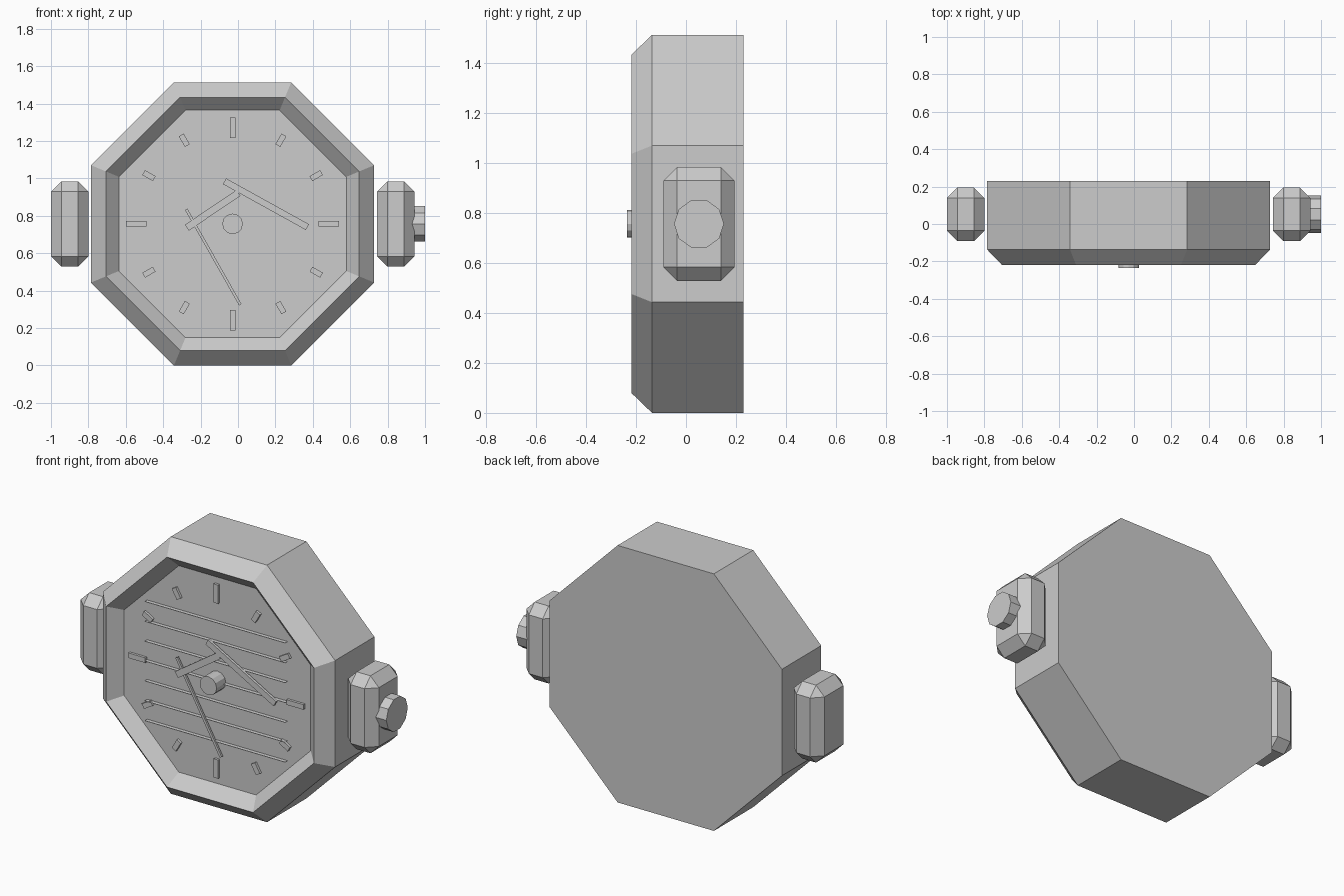
import bpy, bmesh, math
from mathutils import Matrix, Vector

cube = bpy.data.objects.get("Cube")
if cube:
    bpy.data.objects.remove(cube, do_unlink=True)

CX, CZ = -0.029, 0.757      # centre of the dial
FACE_Y = -0.15              # dial plane

GREY = (0.604, 0.604, 0.604, 1)
grey = bpy.data.materials.new("grey")
grey.use_nodes = True
grey.diffuse_color = GREY
grey.node_tree.nodes["Principled BSDF"].inputs["Base Color"].default_value = GREY


def finish(name, bm, recalc=True):
    if recalc:
        bmesh.ops.recalc_face_normals(bm, faces=bm.faces)
    mesh = bpy.data.meshes.new(name)
    bm.to_mesh(mesh)
    bm.free()
    mesh.materials.append(grey)
    obj = bpy.data.objects.new(name, mesh)
    bpy.context.collection.objects.link(obj)
    return obj


def box(name, centre, size, turn=0.0, chamfer=0.0):
    """Box turned about the y axis, with optional chamfered edges."""
    bm = bmesh.new()
    bmesh.ops.create_cube(bm, size=1, matrix=Matrix.Diagonal((*size, 1)))
    if chamfer:
        bmesh.ops.bevel(bm, geom=bm.edges[:], offset=chamfer, segments=1,
                        affect='EDGES')
    bm.transform(Matrix.Translation(centre) @ Matrix.Rotation(turn, 4, 'Y'))
    return finish(name, bm)


def bar(name, start, end, width, y, depth):
    """Flat bar between two (x, z) points on the dial."""
    a, b = Vector(start), Vector(end)
    mid, d = (a + b) / 2, b - a
    return box(name, (mid.x, y, mid.y), (d.length, depth, width),
               -math.atan2(d.y, d.x))


def cylinder(name, centre, radius, length, sides, rotation):
    bm = bmesh.new()
    bmesh.ops.create_cone(bm, cap_ends=True, segments=sides, radius1=radius,
                          radius2=radius, depth=length)
    bm.transform(Matrix.Translation(centre) @ rotation)
    return finish(name, bm)


# Octagonal case: back, side wall, raised sharp bezel and sunken dial
profile = [(0.757, 0.23), (0.757, -0.128), (0.757, -0.136),
           (0.677, -0.219), (0.608, FACE_Y)]      # (apothem, y)
bm = bmesh.new()
rings = []
for apothem, y in profile:
    r = apothem / math.cos(math.pi / 8)
    angles = [(k + 0.5) * math.pi / 4 for k in range(8)]
    rings.append([bm.verts.new((CX + r * math.cos(t), y, CZ + r * math.sin(t)))
                  for t in angles])
for lower, upper in zip(rings, rings[1:]):
    for k in range(8):
        n = (k + 1) % 8
        bm.faces.new((lower[k], lower[n], upper[n], upper[k]))
bm.faces.new(rings[0])
bm.faces.new(rings[-1])
finish("case", bm)

# Hour markers, long at the quarters
for hour in range(12):
    t = hour * math.pi / 6
    direction = Vector((math.sin(t), math.cos(t)))
    inner, outer = (0.46, 0.57) if hour % 3 == 0 else (0.484, 0.549)
    c = Vector((CX, CZ))
    bar(f"hour_marker_{hour}", c + direction * inner, c + direction * outer,
        0.03, FACE_Y - 0.006, 0.018)

# Thin horizontal dial slats
for i in range(7):
    z = CZ + (i - 3) * 0.117
    bm = bmesh.new()
    bm.faces.new([bm.verts.new((CX + x, FACE_Y + y, z)) for x, y in
                  ((-0.458, 0), (-0.458, -0.024), (0.458, -0.024), (0.458, 0))])
    finish(f"dial_slat_{i}", bm, recalc=False)

# Hands, stacked from the dial outward, and centre pin
bar("second_hand", (-0.277, 0.835), (0.012, 0.325), 0.015, -0.172, 0.012)
bar("hour_hand", (-0.273, 0.737), (0.003, 0.923), 0.038, -0.177, 0.014)
bar("minute_hand", (-0.072, 0.985), (0.371, 0.74), 0.035, -0.18, 0.016)
cylinder("centre_pin", (CX, -0.19, CZ), 0.055, 0.092, 12,
         Matrix.Rotation(math.pi / 2, 4, 'X'))

# Chamfered strap lugs on both sides
for name, x in (("left_lug", 0.843), ("right_lug", -0.9)):
    box(name, (x, 0.052, CZ), (0.2, 0.285, 0.456), chamfer=0.055)

# Winding crown on the left lug
cylinder("crown", (0.95, 0.052, CZ), 0.1, 0.1, 10,
         Matrix.Rotation(math.pi / 2, 4, 'X') @ Matrix.Rotation(math.pi / 2, 4, 'Y')
         @ Matrix.Rotation(math.pi / 2, 4, 'Z'))
